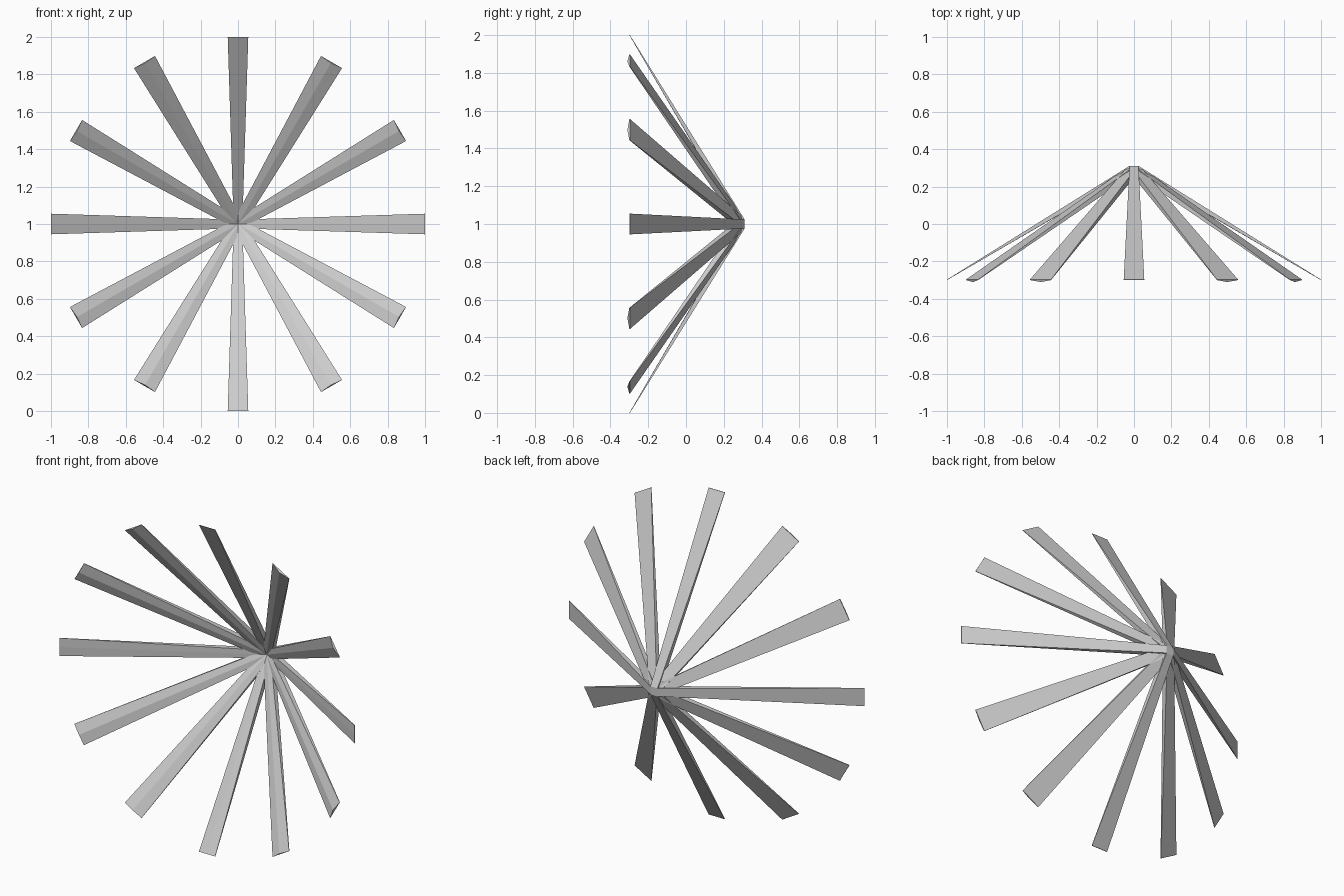
import bpy, bmesh
from math import cos, sin, radians

if "Cube" in bpy.data.objects:
    bpy.data.objects.remove(bpy.data.objects["Cube"])


def spoke(name, angle, w_in, w_out, y_in, front_in, bulge):
    """Tapered blade running from the raised hub to the rim, swept around y."""
    a = radians(angle)

    def place(r, t, y):
        return (r * cos(a) - t * sin(a), y, 1 + r * sin(a) + t * cos(a))

    # ring of section points at the hub, near the hub, and at the rim
    # each station: radius, half width, back y, front y, ridge depth
    stations = [
        (0.0, w_in, y_in, front_in, 0.0),
        (0.025, w_in + 0.001, y_in, front_in - 0.016, 0.002),
        (1.0, w_out, -0.297, -0.3, bulge),
    ]
    bm = bmesh.new()
    rings = []
    for r, w, yb, yf, d in stations:
        # ridge moves along the inner normal of the cone
        pts = [(r, -w, yb), (r, w, yb), (r, w, yf),
               (r - 0.53 * d, 0, yf - 0.85 * d), (r, -w, yf)]
        rings.append([bm.verts.new(place(*p)) for p in pts])
    for p, q in zip(rings, rings[1:]):
        for i in range(5):
            j = (i + 1) % 5
            bm.faces.new((p[i], p[j], q[j], q[i]))
    bm.faces.new(rings[0][::-1])
    bm.faces.new(rings[-1])
    bmesh.ops.recalc_face_normals(bm, faces=bm.faces)
    me = bpy.data.meshes.new(name)
    bm.to_mesh(me)
    bm.free()
    ob = bpy.data.objects.new(name, me)
    bpy.context.collection.objects.link(ob)
    return ob


for k in range(12):
    if k % 3 == 0:
        # flat blades on the main axes
        spoke(f"flat_spoke_{k}", k * 30, 0.023, 0.055, 0.31, 0.285, 0.0)
    else:
        # wider ridged blades between them
        spoke(f"ridged_spoke_{k}", k * 30, 0.028, 0.065, 0.302, 0.28, 0.012)
